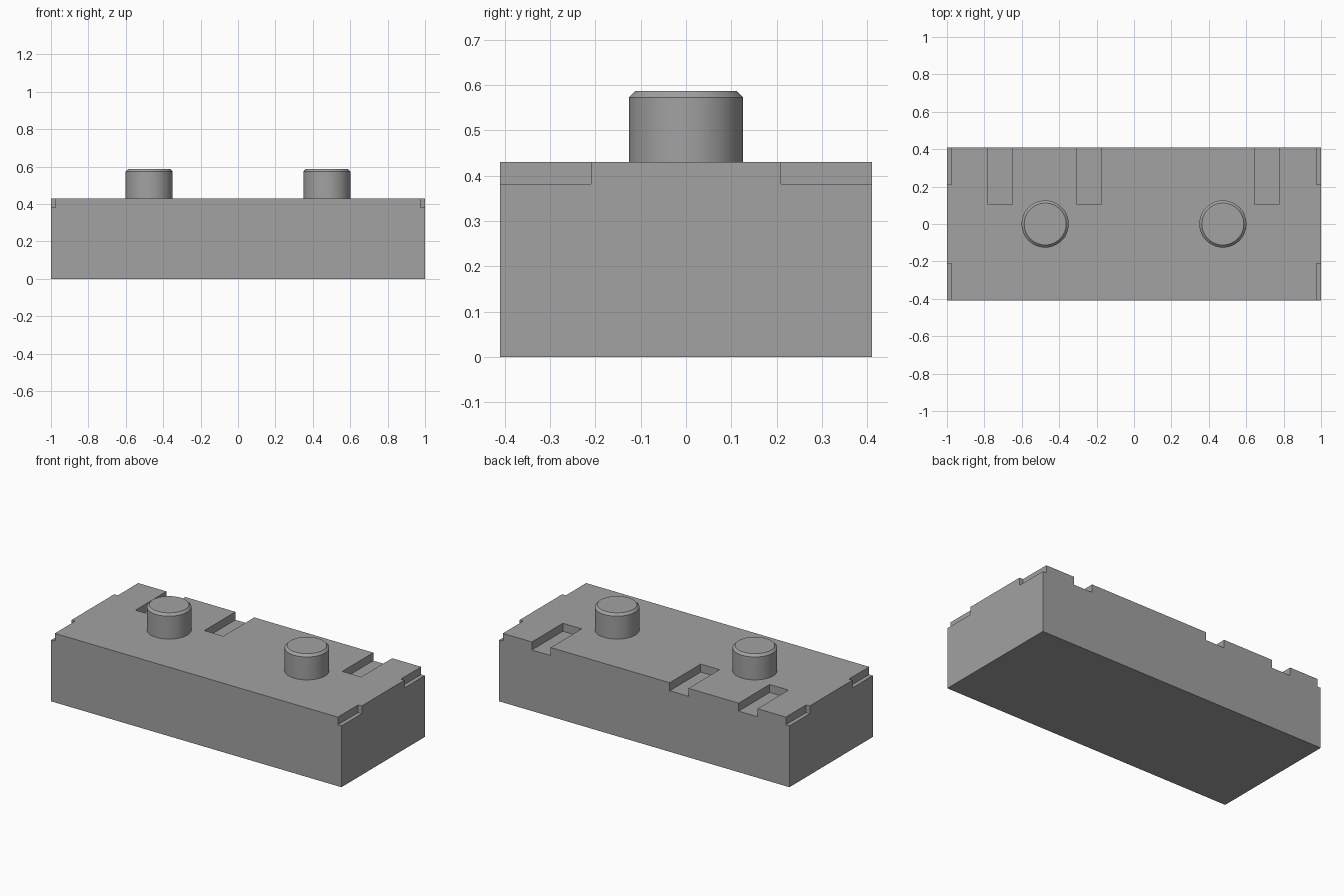
import bpy, bmesh, math

if "Cube" in bpy.data.objects:
    bpy.data.objects.remove(bpy.data.objects["Cube"])

grey = bpy.data.materials.new("mid grey")
grey.diffuse_color = (0.36, 0.36, 0.365, 1)
grey.use_nodes = True
grey.node_tree.nodes["Principled BSDF"].inputs["Base Color"].default_value = grey.diffuse_color

W, D, H = 1.0, 0.41, 0.43          # half width, half depth, height
PEG_R, PEG_TOP, BEVEL = 0.126, 0.587, 0.014


def box(name, x0, x1, y0, y1, z0, z1):
    bm = bmesh.new()
    bmesh.ops.create_cube(bm, size=1)
    for v in bm.verts:
        v.co = ((x0 + x1) / 2 + v.co.x * (x1 - x0),
                (y0 + y1) / 2 + v.co.y * (y1 - y0),
                (z0 + z1) / 2 + v.co.z * (z1 - z0))
    mesh = bpy.data.meshes.new(name)
    bm.to_mesh(mesh)
    bm.free()
    mesh.materials.append(grey)
    ob = bpy.data.objects.new(name, mesh)
    bpy.context.collection.objects.link(ob)
    return ob


# Main block
block = box("block", -W, W, -D, D, 0, H)

# Three slots open at the back, and a shallow notch at each top corner
cutters = [box("slot_cutter", x - 0.065, x + 0.065, 0.105, D + 0.1, H - 0.05, H + 0.1)
           for x in (-0.715, -0.24, 0.71)]
for sx in (-1, 1):
    for sy in (-1, 1):
        xs = sorted((sx * 0.975, sx * 1.1))
        ys = sorted((sy * 0.21, sy * 0.5))
        cutters.append(box("corner_cutter", *xs, *ys, 0.382, H + 0.1))

for c in cutters:
    mod = block.modifiers.new("cut", 'BOOLEAN')
    mod.operation = 'DIFFERENCE'
    mod.solver = 'EXACT'
    mod.object = c
bpy.context.view_layer.objects.active = block
block.select_set(True)
for name in [m.name for m in block.modifiers]:
    bpy.ops.object.modifier_apply(modifier=name)
for c in cutters:
    bpy.data.objects.remove(c)

# Chamfered round pegs
for side, x in (("left", -0.475), ("right", 0.475)):
    bm = bmesh.new()
    rings = []
    for r, z in ((PEG_R, H - 0.01), (PEG_R, PEG_TOP - BEVEL), (PEG_R - BEVEL, PEG_TOP)):
        rings.append([bm.verts.new((r * math.cos(a * math.tau / 48),
                                    r * math.sin(a * math.tau / 48), z))
                      for a in range(48)])
    for lo, hi in zip(rings, rings[1:]):
        for i in range(48):
            j = (i + 1) % 48
            bm.faces.new((lo[i], lo[j], hi[j], hi[i]))
    bm.faces.new(rings[-1])
    bm.faces.new(rings[0][::-1])
    mesh = bpy.data.meshes.new(side + "_peg")
    bm.to_mesh(mesh)
    bm.free()
    mesh.materials.append(grey)
    peg = bpy.data.objects.new(side + "_peg", mesh)
    peg.location.x = x
    bpy.context.collection.objects.link(peg)
    bpy.ops.object.select_all(action='DESELECT')
    peg.select_set(True)
    bpy.context.view_layer.objects.active = peg
    bpy.ops.object.shade_smooth_by_angle(angle=math.radians(30))
